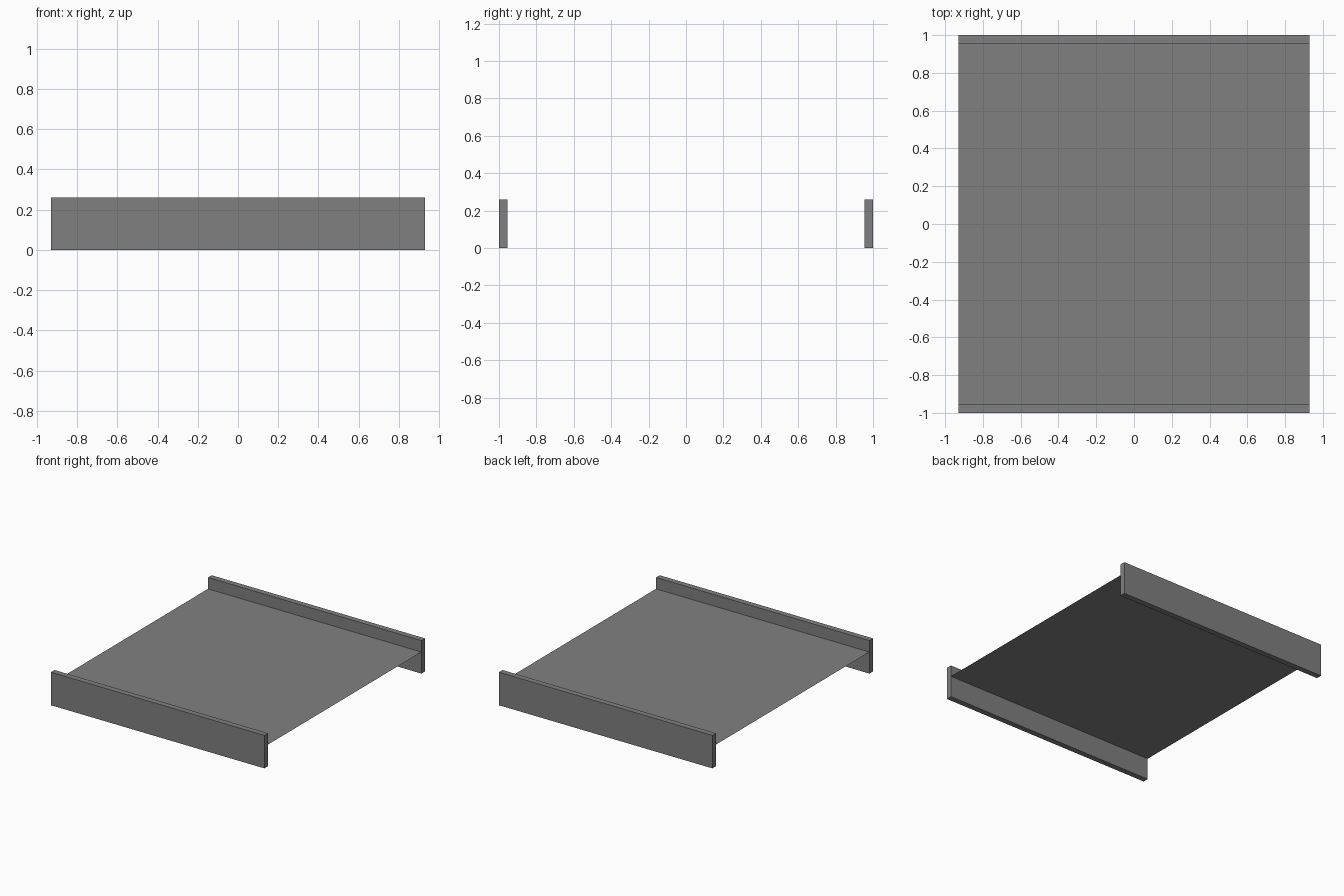
import bpy

cube = bpy.data.objects.get("Cube")
if cube:
    bpy.data.objects.remove(cube, do_unlink=True)

WIDTH, LENGTH = 1.86, 2.0
RAIL_THICK, RAIL_HEIGHT = 0.045, 0.26
DECK_Z = 0.17

# Single flat grey
grey = bpy.data.materials.new("mid_grey")
grey.use_nodes = True
colour = (0.216, 0.216, 0.216, 1)
grey.diffuse_color = colour
grey.node_tree.nodes["Principled BSDF"].inputs["Base Color"].default_value = colour


def finish(name, scale):
    obj = bpy.context.object
    obj.name = name
    obj.scale = scale
    bpy.ops.object.transform_apply(location=False, rotation=False, scale=True)
    obj.data.materials.append(grey)


# Upright rails across the front and back
for name, side in (("front_rail", -1), ("back_rail", 1)):
    y = side * (LENGTH - RAIL_THICK) / 2
    bpy.ops.mesh.primitive_cube_add(size=1, location=(0, y, RAIL_HEIGHT / 2))
    finish(name, (WIDTH, RAIL_THICK, RAIL_HEIGHT))

# Thin sheet deck spanning between the rails
bpy.ops.mesh.primitive_plane_add(size=1, location=(0, 0, DECK_Z))
finish("deck", (WIDTH, LENGTH - 2 * RAIL_THICK, 1))
